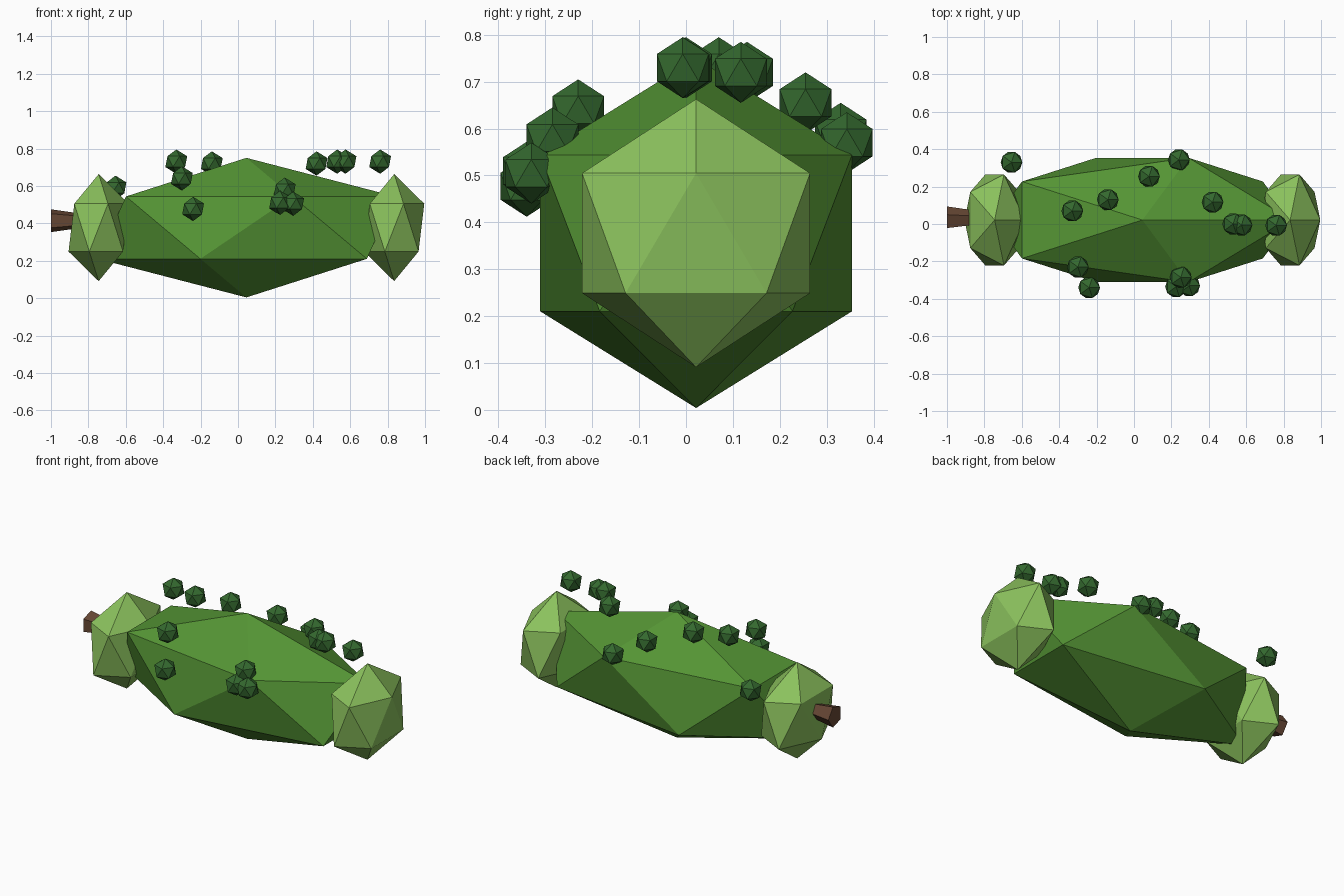
import bpy
from math import pi

cube = bpy.data.objects.get("Cube")
if cube:
    bpy.data.objects.remove(cube, do_unlink=True)


def material(name, rgb):
    m = bpy.data.materials.new(name)
    m.use_nodes = True
    m.diffuse_color = (*rgb, 1)
    bsdf = next(n for n in m.node_tree.nodes if n.type == "BSDF_PRINCIPLED")
    bsdf.inputs["Base Color"].default_value = (*rgb, 1)
    return m


skin_green = material("skin green", (0.09, 0.30, 0.035))
pale_green = material("pale green", (0.26, 0.54, 0.11))
dark_green = material("dark green", (0.034, 0.14, 0.028))
stem_brown = material("stem brown", (0.135, 0.064, 0.035))


def finish(name, mat):
    ob = bpy.context.object
    ob.name = name
    ob.data.materials.append(mat)
    bpy.ops.object.transform_apply(location=False, rotation=True, scale=True)
    return ob


def faceted_ball(name, centre, radii, mat):
    bpy.ops.mesh.primitive_ico_sphere_add(subdivisions=1, radius=1, location=centre)
    bpy.context.object.scale = radii
    return finish(name, mat)


MID_X, MID_Y, MID_Z = 0.045, 0.0215, 0.377

# Long body and the two pale ends
faceted_ball("body", (MID_X, MID_Y, MID_Z), (0.89, 0.391, 0.373), skin_green)
for side, name in ((-1, "stem_end"), (1, "blossom_end")):
    faceted_ball(name, (MID_X + side * 0.79, MID_Y, MID_Z), (0.18, 0.286, 0.286), pale_green)

# Five-sided stem, flaring outwards
bpy.ops.mesh.primitive_cone_add(vertices=5, radius1=0.064, radius2=0.027, depth=0.25,
                                location=(-0.875, 0.03, 0.414), rotation=(0, pi / 2, 0))
stem = finish("stem", stem_brown)
# Turn one corner of the pentagon to the top
top = max(v.co.z for v in stem.data.vertices)
corner = [v for v in stem.data.vertices if v.co.x < 0 and abs(v.co.y) < 0.001]
if corner and corner[0].co.z < top - 0.001:
    for v in stem.data.vertices:
        v.co.y, v.co.z = -v.co.y, -v.co.z

# Bumps scattered over the upper skin
bumps = [
    (-0.655, 0.33, 0.59), (-0.33, 0.07, 0.73), (-0.14, 0.13, 0.72),
    (-0.30, -0.23, 0.64), (-0.24, -0.34, 0.477), (0.08, 0.255, 0.655),
    (0.24, 0.343, 0.57), (0.42, 0.117, 0.72), (0.53, 0.0, 0.73),
    (0.575, -0.005, 0.73), (0.76, -0.007, 0.73), (0.225, -0.335, 0.51),
    (0.25, -0.285, 0.58), (0.295, -0.33, 0.505),
]
for i, centre in enumerate(bumps):
    faceted_ball(f"bump_{i + 1}", centre, (0.065,) * 3, dark_green)
